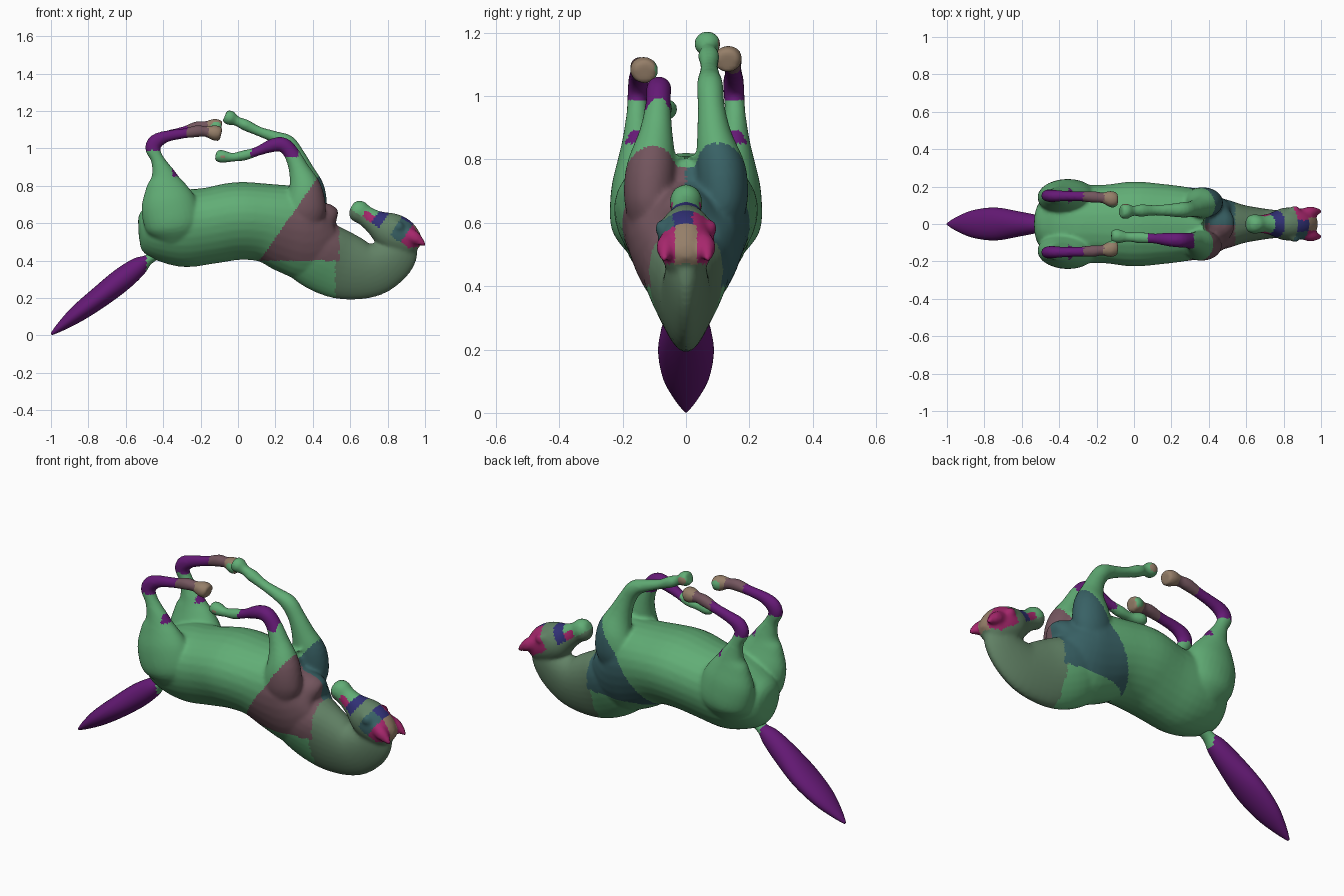
import bpy, bmesh, math
from mathutils import Vector


def material(name, rgb):
    m = bpy.data.materials.new(name)
    m.diffuse_color = (*rgb, 1)
    return m


GREEN, PURPLE, MAROON, TEAL, OLIVE, PINK, NAVY, TAN = range(8)
MATS = [material("green", (0.12, 0.42, 0.18)), material("purple", (0.13, 0.01, 0.18)),
        material("maroon", (0.17, 0.09, 0.11)), material("teal", (0.04, 0.12, 0.13)),
        material("olive", (0.12, 0.22, 0.13)), material("pink", (0.38, 0.02, 0.15)),
        material("navy", (0.03, 0.03, 0.18)), material("tan", (0.30, 0.21, 0.14))]


def spline(rows, sub=4):
    """Catmull-Rom through rows of (x, y, z, half width, half depth)."""
    out, n = [], len(rows)
    for i in range(n - 1):
        p = [rows[max(0, min(n - 1, i + k))] for k in (-1, 0, 1, 2)]
        for s in range(sub):
            t = s / sub
            out.append([0.5 * (2 * b + (c - a) * t + (2 * a - 5 * b + 4 * c - d) * t * t
                               + (3 * b - a - 3 * c + d) * t ** 3) for a, b, c, d in zip(*p)])
    out.append(list(rows[-1]))
    return out


def loft(bm, rows, egg=0.0, sides=28):
    """Closed tube of oval rings; egg widens the side facing the belly."""
    pts = spline(rows)
    rings = []
    for i, (x, y, z, a, b) in enumerate(pts):
        p, q = pts[max(0, i - 1)], pts[min(len(pts) - 1, i + 1)]
        t = Vector((q[0] - p[0], 0, q[2] - p[2])).normalized()
        n = t.cross(Vector((0, 1, 0)))
        ring = []
        for k in range(sides):
            u = 2 * math.pi * k / sides
            w = max(a, 0.002) * math.cos(u) * (1 + egg * math.sin(u))
            ring.append(bm.verts.new(Vector((x, y + w, z)) + n * max(b, 0.002) * math.sin(u)))
        rings.append(ring)
    for r0, r1 in zip(rings, rings[1:]):
        for k in range(sides):
            j = (k + 1) % sides
            bm.faces.new((r0[k], r0[j], r1[j], r1[k]))
    bm.faces.new(rings[0])
    bm.faces.new(rings[-1])


def finish(bm, name):
    bmesh.ops.recalc_face_normals(bm, faces=bm.faces)
    me = bpy.data.meshes.new(name)
    bm.to_mesh(me)
    bm.free()
    ob = bpy.data.objects.new(name, me)
    bpy.context.collection.objects.link(ob)
    return ob


def paint(ob, pick):
    for m in MATS:
        ob.data.materials.append(m)
    for p in ob.data.polygons:
        p.use_smooth = True
        p.material_index = pick(p.center)


skin = bmesh.new()

# torso lying on its back, spine down
loft(skin, [(-0.532, 0, 0.57, 0.04, 0.05), (-0.51, 0, 0.57, 0.11, 0.11), (-0.43, 0, 0.565, 0.18, 0.165),
            (-0.30, 0, 0.57, 0.205, 0.205), (-0.15, 0, 0.587, 0.208, 0.204), (0, 0, 0.612, 0.225, 0.208),
            (0.15, 0, 0.602, 0.212, 0.21), (0.28, 0, 0.57, 0.195, 0.24), (0.38, 0, 0.555, 0.18, 0.26),
            (0.46, 0, 0.575, 0.145, 0.21), (0.505, 0, 0.60, 0.09, 0.12), (0.522, 0, 0.60, 0.04, 0.05)], egg=0.15)

# neck curling under
loft(skin, [(0.30, 0, 0.50, 0.15, 0.16), (0.44, 0, 0.425, 0.135, 0.185), (0.57, 0, 0.37, 0.10, 0.18),
            (0.70, 0, 0.35, 0.08, 0.15), (0.80, 0, 0.385, 0.07, 0.125), (0.87, 0, 0.445, 0.062, 0.10),
            (0.91, 0, 0.50, 0.05, 0.06)], egg=0.25)

# head from poll to muzzle
loft(skin, [(0.955, 0, 0.46, 0.035, 0.04), (0.93, 0, 0.482, 0.065, 0.075), (0.87, 0, 0.525, 0.086, 0.102),
            (0.80, 0, 0.565, 0.086, 0.098), (0.73, 0, 0.607, 0.058, 0.066), (0.68, 0, 0.64, 0.048, 0.055),
            (0.645, 0, 0.664, 0.052, 0.06), (0.62, 0, 0.68, 0.045, 0.048), (0.606, 0, 0.688, 0.025, 0.025)])

# ears and brow bumps
for s in (-1, 1):
    loft(skin, [(0.89, s * 0.05, 0.55, 0.03, 0.035), (0.94, s * 0.06, 0.525, 0.034, 0.036),
                (0.98, s * 0.066, 0.498, 0.02, 0.02), (1.003, s * 0.07, 0.482, 0.007, 0.007)], sides=14)
    loft(skin, [(0.885, s * 0.07, 0.565, 0.012, 0.015), (0.86, s * 0.075, 0.582, 0.024, 0.028),
                (0.83, s * 0.07, 0.60, 0.012, 0.015)], sides=14)

# hind legs, far one lifted slightly at the hoof
for s, lift in ((-1, 0.0), (1, 0.035)):
    loft(skin, [(-0.33, s * 0.12, 0.50, 0.06, 0.09), (-0.34, s * 0.135, 0.58, 0.10, 0.15),
                (-0.37, s * 0.142, 0.70, 0.095, 0.15), (-0.39, s * 0.15, 0.80, 0.065, 0.105),
                (-0.40, s * 0.153, 0.86, 0.048, 0.066), (-0.43, s * 0.155, 0.94, 0.034, 0.036),
                (-0.457, s * 0.152, 1.00, 0.033, 0.04), (-0.435, s * 0.15, 1.04, 0.033, 0.04),
                (-0.38, s * 0.15, 1.065, 0.029, 0.031),
                (-0.29, s * 0.148, 1.08 + lift * 0.3, 0.027, 0.027),
                (-0.22, s * 0.145, 1.092 + lift * 0.6, 0.032, 0.032),
                (-0.17, s * 0.14, 1.09 + lift * 0.8, 0.029, 0.029),
                (-0.125, s * 0.133, 1.083 + lift, 0.045, 0.042),
                (-0.09, s * 0.13, 1.075 + lift, 0.038, 0.036)])

# front leg, far side, stretched upward
loft(skin, [(0.36, 0.11, 0.58, 0.06, 0.08), (0.365, 0.115, 0.67, 0.08, 0.11), (0.37, 0.11, 0.78, 0.078, 0.095),
            (0.345, 0.09, 0.88, 0.055, 0.062), (0.31, 0.08, 0.965, 0.043, 0.046), (0.265, 0.076, 1.03, 0.042, 0.043),
            (0.20, 0.074, 1.06, 0.035, 0.032), (0.11, 0.073, 1.092, 0.028, 0.026), (0.04, 0.072, 1.125, 0.034, 0.031),
            (-0.005, 0.07, 1.145, 0.027, 0.026), (-0.04, 0.068, 1.162, 0.042, 0.04),
            (-0.07, 0.067, 1.175, 0.035, 0.033)])

# front leg, near side, folded back
loft(skin, [(0.36, -0.11, 0.58, 0.06, 0.08), (0.36, -0.115, 0.67, 0.08, 0.11), (0.36, -0.11, 0.78, 0.078, 0.09),
            (0.325, -0.095, 0.89, 0.052, 0.055), (0.285, -0.088, 0.975, 0.04, 0.042), (0.24, -0.086, 1.02, 0.04, 0.04),
            (0.18, -0.083, 1.015, 0.036, 0.036), (0.10, -0.077, 0.983, 0.027, 0.025),
            (0.03, -0.073, 0.962, 0.031, 0.028), (-0.03, -0.07, 0.953, 0.025, 0.024),
            (-0.085, -0.065, 0.957, 0.038, 0.035), (-0.12, -0.063, 0.962, 0.03, 0.027)])

# fuse into one smooth skin
body = finish(skin, "horse_body")
rm = body.modifiers.new("fuse", "REMESH")
rm.mode = "VOXEL"
rm.voxel_size = 0.01
sm = body.modifiers.new("soften", "SMOOTH")
sm.factor = 0.5
sm.iterations = 5
fused = bpy.data.meshes.new_from_object(body.evaluated_get(bpy.context.evaluated_depsgraph_get()))
body.modifiers.clear()
body.data = fused


def body_colour(c):
    x, y, z = c
    if z > 0.85:  # legs
        if x < 0 and abs(y) > 0.1:
            return GREEN if z < 0.99 and x < -0.35 else PURPLE if x < -0.27 else MAROON if x < -0.16 else TAN
        return PURPLE if y < 0 and z > 0.955 and 0.07 < x < 0.32 else GREEN
    along = (0.93 - x) * 0.83 + (z - 0.48) * 0.56  # distance down the face
    brow = (x - 0.93) * 0.56 + (z - 0.48) * 0.83
    if x > 0.56 and brow > -0.02 and z > 0.47 and x + z > 1.2:
        if along < 0.06:
            return PINK if abs(y) > 0.035 else TAN
        if along < 0.13:
            return TEAL if y < -0.04 else PINK if y > 0.02 else NAVY
        return OLIVE if along < 0.2 else NAVY if along < 0.25 else PINK if along < 0.31 and brow < 0.02 else GREEN
    if x > 0.15 + 0.7 * (z - 0.45) and z > 0.4 and x < 0.54:
        return MAROON if y < 0 else TEAL
    return OLIVE if x > 0.52 else GREEN


paint(body, body_colour)

# tail
tb = bmesh.new()
loft(tb, [(-0.43, 0, 0.44, 0.035, 0.03), (-0.48, 0, 0.405, 0.034, 0.028), (-0.53, 0, 0.37, 0.05, 0.05),
          (-0.62, 0, 0.30, 0.068, 0.062), (-0.74, 0, 0.205, 0.088, 0.058), (-0.86, 0, 0.115, 0.074, 0.046),
          (-0.95, 0, 0.045, 0.036, 0.024), (-0.998, 0, 0.006, 0.006, 0.006)])
paint(finish(tb, "tail"), lambda c: GREEN if c.x > -0.49 else PURPLE)
